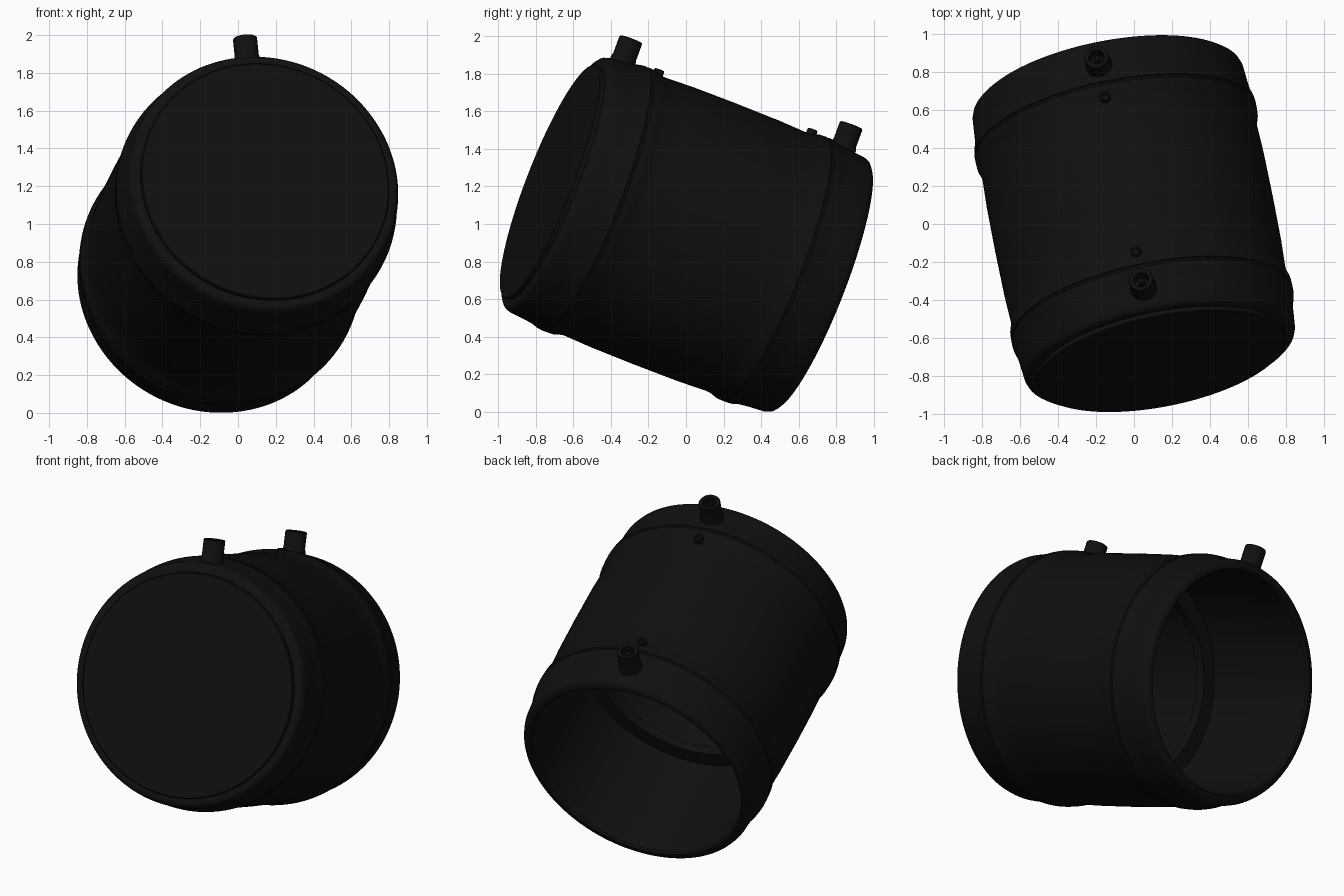
import bpy, bmesh, math
from mathutils import Matrix, Vector

if "Cube" in bpy.data.objects:
    bpy.data.objects.remove(bpy.data.objects["Cube"])

# Tilted frame: axis points along the sleeve to the front, up is the terminal direction
CENTRE = Vector((0, 0, 0.945))
axis = Vector((0.183, -0.916, 0.357)).normalized()
up = (Vector((0, 0, 1)) - axis * axis.z).normalized()
up = Matrix.Rotation(math.radians(1.4), 3, axis) @ up
if up.x > -0.07:  # lean slightly to the left
    up = Matrix.Rotation(math.radians(-2.8), 3, axis) @ up
side = up.cross(axis)

black = bpy.data.materials.new("black plastic")
black.diffuse_color = (0.005, 0.005, 0.005, 1)
black.use_nodes = True
black.node_tree.nodes["Principled BSDF"].inputs["Base Color"].default_value = black.diffuse_color


def lathe(name, profile, origin, direction, ref, steps, closed=False):
    """Revolve (radius, height) points about direction through origin."""
    z = direction
    x = ref
    y = z.cross(x)
    bm = bmesh.new()
    rings = []
    for r, h in profile:
        if r < 1e-6:
            rings.append([bm.verts.new(origin + z * h)])
            continue
        rings.append([bm.verts.new(origin + z * h
                      + x * (r * math.cos(2 * math.pi * i / steps))
                      + y * (r * math.sin(2 * math.pi * i / steps)))
                      for i in range(steps)])
    pairs = list(zip(rings, rings[1:]))
    if closed:
        pairs.append((rings[-1], rings[0]))
    for a, b in pairs:
        for i in range(steps):
            j = (i + 1) % steps
            if len(a) == 1:
                bm.faces.new((a[0], b[j], b[i]))
            elif len(b) == 1:
                bm.faces.new((a[i], a[j], b[0]))
            else:
                bm.faces.new((a[i], a[j], b[j], b[i]))
    bmesh.ops.recalc_face_normals(bm, faces=bm.faces)
    me = bpy.data.meshes.new(name)
    bm.to_mesh(me)
    bm.free()
    me.materials.append(black)
    ob = bpy.data.objects.new(name, me)
    bpy.context.collection.objects.link(ob)
    bpy.ops.object.select_all(action='DESELECT')
    ob.select_set(True)
    bpy.context.view_layer.objects.active = ob
    bpy.ops.object.shade_smooth_by_angle(angle=math.radians(35))
    return ob


# Sleeve: thick middle, a bead and groove near each end, rounded rims, stop ring inside
half = [(0.746, 0.0), (0.744, 0.25), (0.737, 0.42), (0.743, 0.45), (0.753, 0.48),
        (0.755, 0.515), (0.748, 0.52), (0.748, 0.53), (0.755, 0.535), (0.752, 0.56),
        (0.741, 0.595), (0.735, 0.64), (0.727, 0.73), (0.719, 0.752), (0.706, 0.763)]
front = half + [(0.695, 0.766), (0.665, 0.766)]
back = [(r, -h if h < 0.7 else -h - 0.012) for r, h in half[1:]]
back += [(0.695, -0.782), (0.672, -0.782), (0.662, -0.77)]
stop = [(0.662, -0.03), (0.57, -0.03), (0.57, 0.03), (0.665, 0.03)]
lathe("sleeve", back[::-1] + front + stop[::-1], CENTRE, axis, side, 128, closed=True)

# Cap closing the front end
lathe("front_cap", [(0, 0.73), (0.664, 0.73), (0.668, 0.75), (0.668, 0.786),
                    (0.662, 0.792), (0, 0.792)], CENTRE, axis, side, 128)

# Terminal socket and small fusion indicator at each end
for label, t, ti in (("front", 0.645, 0.443), ("back", -0.635, -0.447)):
    o = CENTRE + axis * t
    lathe(label + "_terminal", [(0, 0.68), (0.07, 0.68), (0.07, 0.745), (0.064, 0.765),
          (0.064, 0.86), (0.06, 0.865), (0.042, 0.865), (0.038, 0.86), (0.038, 0.78), (0, 0.78)],
          o, up, side, 40)
    lathe(label + "_contact_pin", [(0, 0.77), (0.017, 0.77), (0.017, 0.842),
          (0.012, 0.848), (0, 0.848)], o, up, side, 24)
    lathe(label + "_indicator", [(0, 0.7), (0.028, 0.7), (0.028, 0.764), (0.024, 0.769),
          (0.015, 0.769), (0.013, 0.758), (0, 0.758)], CENTRE + axis * ti, up, side, 24)
